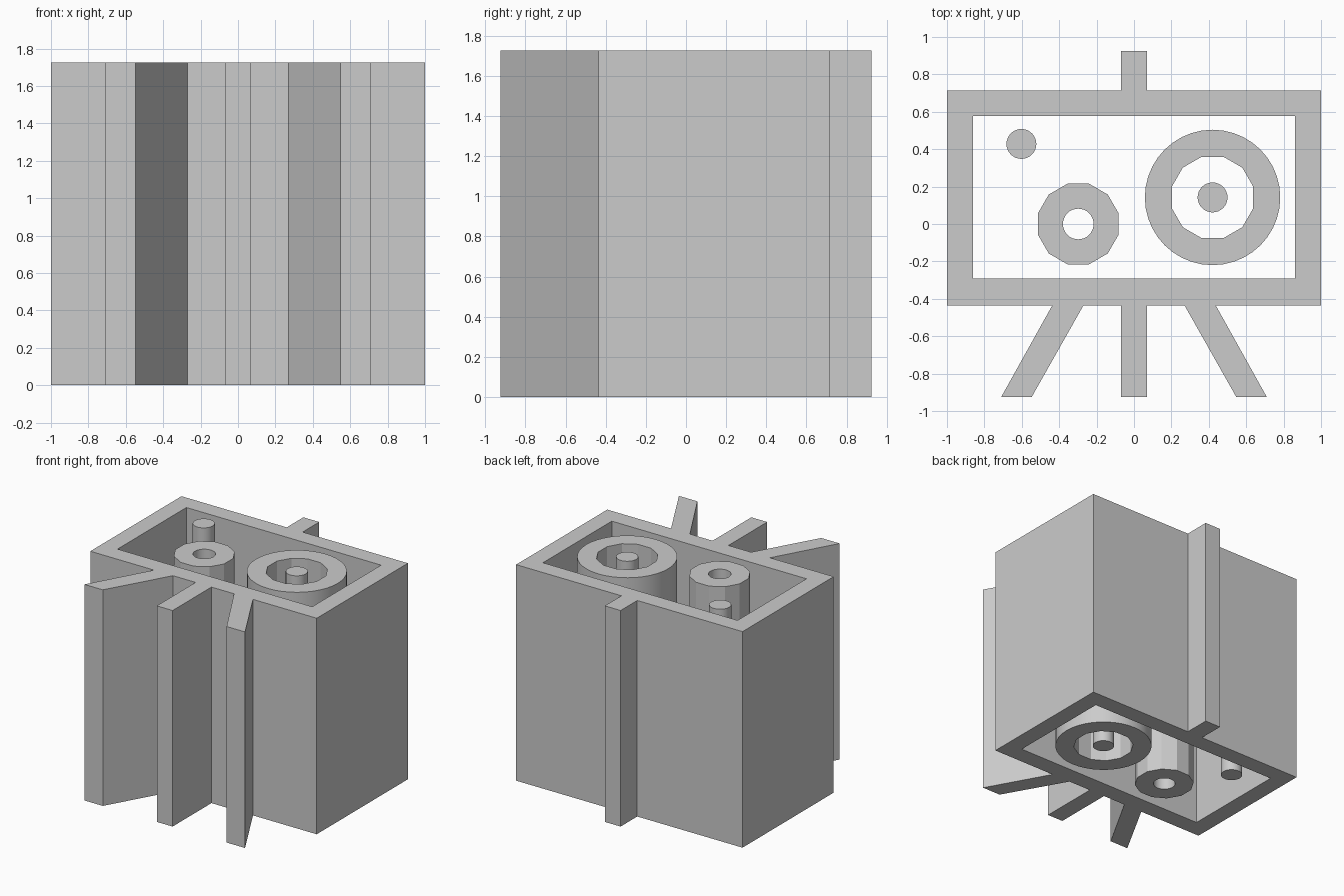
import bpy, bmesh
from math import cos, sin, pi, radians

if "Cube" in bpy.data.objects:
    bpy.data.objects.remove(bpy.data.objects["Cube"])

HEIGHT = 1.725


def circle(cx, cy, r, sides, phase=0.0):
    return [(cx + r * cos(2 * pi * i / sides + phase),
             cy + r * sin(2 * pi * i / sides + phase)) for i in range(sides)]


def extrude_profile(name, *loops, smooth=False):
    """Fill an outline (any further loops are holes) and extrude it upward."""
    bm = bmesh.new()
    edges = []
    for loop in loops:
        vs = [bm.verts.new((x, y, 0)) for x, y in loop]
        edges += [bm.edges.new((vs[i - 1], vs[i])) for i in range(len(vs))]
    bmesh.ops.triangle_fill(bm, edges=edges, use_beauty=True, normal=(0, 0, 1))
    ext = bmesh.ops.extrude_face_region(bm, geom=bm.faces[:], use_keep_orig=True)
    top = [g for g in ext["geom"] if isinstance(g, bmesh.types.BMVert)]
    bmesh.ops.translate(bm, verts=top, vec=(0, 0, HEIGHT))
    bmesh.ops.recalc_face_normals(bm, faces=bm.faces[:])
    mesh = bpy.data.meshes.new(name)
    bm.to_mesh(mesh)
    bm.free()
    obj = bpy.data.objects.new(name, mesh)
    bpy.context.collection.objects.link(obj)
    if smooth:
        bpy.ops.object.select_all(action='DESELECT')
        obj.select_set(True)
        bpy.context.view_layer.objects.active = obj
        bpy.ops.object.shade_smooth_by_angle(angle=radians(25))
    return obj


# Easel: board frame with top tab, splayed legs and centre leg (right half, mirrored)
half = [(0.07, 0.925), (0.07, 0.715), (1, 0.715), (1, -0.435),
        (0.437, -0.435), (0.71, -0.925), (0.547, -0.925), (0.27, -0.435),
        (0.07, -0.435), (0.07, -0.925)]
outline = half + [(-x, y) for x, y in reversed(half)]
opening = [(0.86, 0.577), (0.86, -0.292), (-0.86, -0.292), (-0.86, 0.577)]
extrude_profile("easel_frame", outline, opening)

# Large ring with a faceted hole, and the rod at its centre
extrude_profile("large_ring", circle(0.42, 0.142, 0.362, 40),
                circle(0.42, 0.142, 0.225, 12, pi / 12), smooth=True)
extrude_profile("centre_rod", circle(0.42, 0.142, 0.08, 32), smooth=True)

# Small faceted ring with a round hole
extrude_profile("small_ring", circle(-0.298, 0, 0.223, 12, pi / 12),
                circle(-0.298, 0, 0.082, 32), smooth=True)

# Corner rod
extrude_profile("corner_rod", circle(-0.602, 0.428, 0.08, 32), smooth=True)
